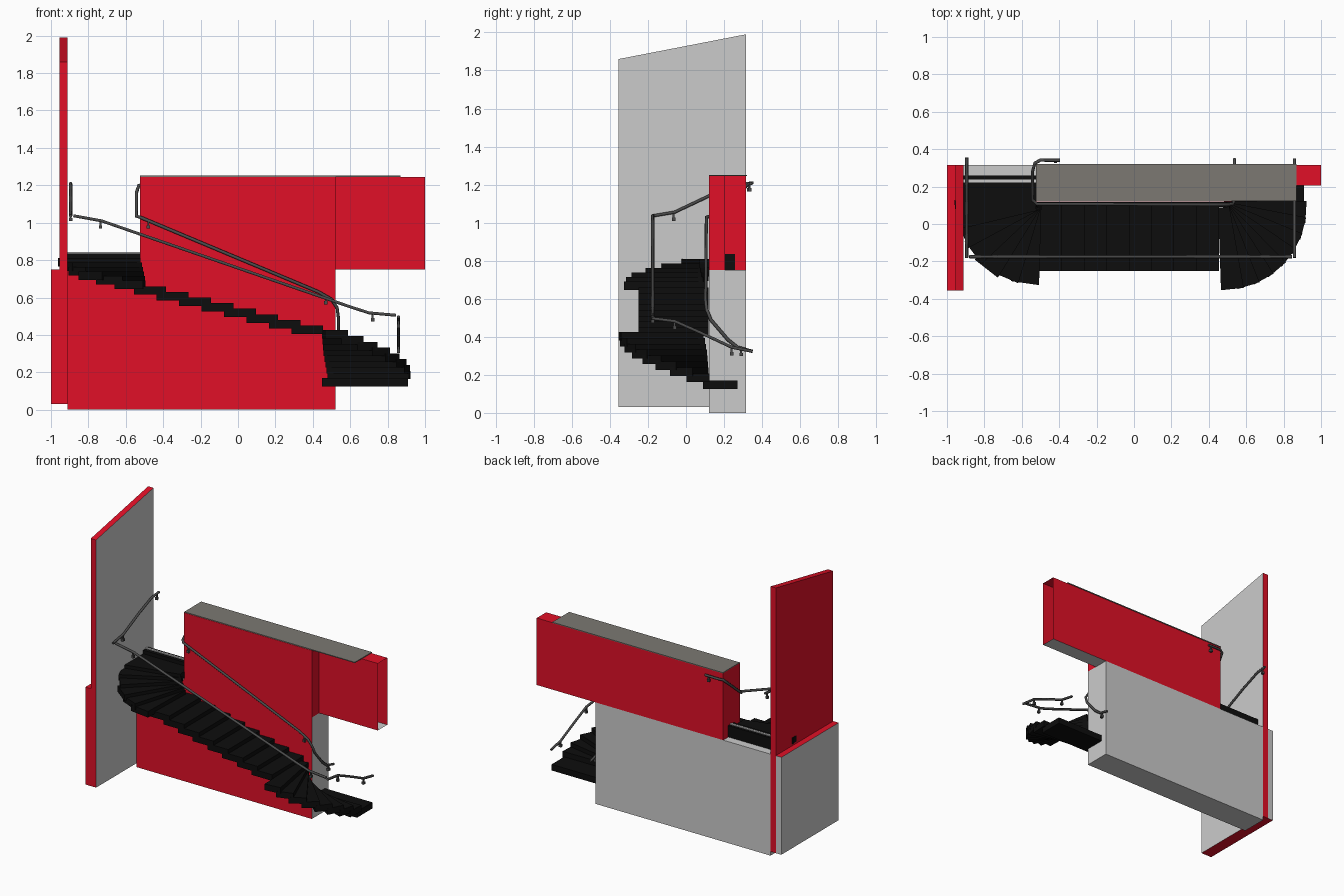
import bpy, bmesh
from math import sin, cos, radians
from mathutils import Vector

if "Cube" in bpy.data.objects:
    bpy.data.objects.remove(bpy.data.objects["Cube"])


def mat(name, rgb):
    m = bpy.data.materials.new(name)
    m.diffuse_color = (*rgb, 1)
    m.use_nodes = True
    m.node_tree.nodes["Principled BSDF"].inputs["Base Color"].default_value = m.diffuse_color
    return m


RED = mat("red_paint", (0.75, 0.005, 0.02))
BLACK = mat("black_tread", (0.004, 0.004, 0.004))
METAL = mat("rail_metal", (0.07, 0.07, 0.07))
STONE = mat("cap_stone", (0.2, 0.19, 0.17))


def add_prism(bm, pts, vec):
    """Closed prism: polygon swept along vec."""
    a = [bm.verts.new(p) for p in pts]
    b = [bm.verts.new(Vector(p) + Vector(vec)) for p in pts]
    bm.faces.new(a)
    bm.faces.new(b)
    for i in range(len(a)):
        j = (i + 1) % len(a)
        bm.faces.new((a[i], a[j], b[j], b[i]))


def add_box(bm, x0, x1, y0, y1, z0, z1):
    add_prism(bm, [(x0, y0, z0), (x1, y0, z0), (x1, y1, z0), (x0, y1, z0)], (0, 0, z1 - z0))


def finish(name, bm, mats, pick=None, drop=None):
    bmesh.ops.recalc_face_normals(bm, faces=bm.faces)
    bm.normal_update()
    for f in bm.faces:
        f.material_index = pick(f.normal) if pick else 0
    if drop:
        bmesh.ops.delete(bm, geom=[f for f in bm.faces if drop(f)], context='FACES_ONLY')
    me = bpy.data.meshes.new(name)
    bm.to_mesh(me)
    bm.free()
    for m in mats:
        me.materials.append(m)
    ob = bpy.data.objects.new(name, me)
    bpy.context.collection.objects.link(ob)
    return ob


# lower wall: red front, grey elsewhere
bm = bmesh.new()
add_box(bm, -0.912, 0.52, 0.12, 0.315, 0, 0.75)
finish("lower_wall", bm, [RED, None], lambda n: 0 if n.y < -0.5 else 1)

# upper wall: hollow, stepped back over the lower flight, open right end, grey underside
bm = bmesh.new()
plan = [(-0.525, 0.12), (0.52, 0.12), (0.52, 0.205), (1, 0.205), (1, 0.315), (-0.525, 0.315)]
add_prism(bm, [(x, y, 0.75) for x, y in plan], (0, 0, 0.495))
finish("upper_wall", bm, [RED, None], lambda n: 1 if n.z < -0.5 else 0,
       lambda f: f.calc_center_median().x > 0.99)

# cap on the upper wall
bm = bmesh.new()
add_box(bm, -0.525, 0.87, 0.122, 0.32, 1.245, 1.251)
finish("wall_cap", bm, [STONE])

# tall end panel with sloping top, grey on the stair side
bm = bmesh.new()
add_prism(bm, [(-0.955, -0.355, 0.03), (-0.955, 0.315, 0.03),
               (-0.955, 0.315, 1.99), (-0.955, -0.355, 1.86)], (0.043, 0, 0))
finish("end_panel", bm, [RED, None], lambda n: 1 if n.x > 0.5 else 0)

# low block outside the panel
bm = bmesh.new()
add_box(bm, -1, -0.955, -0.355, 0.315, 0.03, 0.75)
finish("end_block", bm, [RED, None], lambda n: 1 if n.x < -0.5 or n.y > 0.5 else 0)

# stairs: straight flight between two fans of winders
T = 0.045
bm = bmesh.new()


def winder(cx, cy, ang, half, r, top):
    a = radians(ang)
    d, s = Vector((cos(a), sin(a), 0)), Vector((-sin(a), cos(a), 0))
    c = Vector((cx, cy, top - T))
    w = r * sin(radians(half))
    add_prism(bm, [c + s * 0.03, c - s * 0.03, c + d * r - s * w, c + d * r + s * w], (0, 0, T))


for i in range(6):
    winder(-0.525, 0.10, 187 + 15 * i, 10.5, 0.42 if i in (1, 2, 4, 5) else 0.43, 0.81 - 0.024 * i)
for i in range(8):
    x = -0.47 + 0.12 * i
    add_box(bm, x - 0.085, x + 0.085, -0.25, 0.118, 0.66 - 0.03 * i - T, 0.66 - 0.03 * i)
for i in range(8):
    winder(0.48, 0.09, 276 + 11.5 * i, 8, 0.44, 0.425 - 0.031 * i)
add_box(bm, 0.45, 0.91, 0.09, 0.118, 0.125, 0.17)
add_box(bm, 0.522, 0.91, 0.118, 0.27, 0.125, 0.17)
add_box(bm, -0.912, -0.522, 0.10, 0.20, 0.765, 0.81)
add_box(bm, -0.912, -0.52, 0.195, 0.258, 0.752, 0.836)
finish("stair_treads", bm, [BLACK])

# thin trim on the top step
bm = bmesh.new()
add_box(bm, -0.912, -0.525, 0.222, 0.238, 0.834, 0.843)
finish("top_step_trim", bm, [None])


# handrails: round tubes along paths
def rail(name, pts):
    cu = bpy.data.curves.new(name, 'CURVE')
    cu.dimensions = '3D'
    cu.bevel_depth = 0.009
    cu.bevel_resolution = 1
    cu.use_fill_caps = True
    sp = cu.splines.new('POLY')
    sp.points.add(len(pts) - 1)
    for p, co in zip(sp.points, pts):
        p.co = (*co, 1)
        p.radius = 1
    cu.materials.append(METAL)
    ob = bpy.data.objects.new(name, cu)
    bpy.context.collection.objects.link(ob)


rail("outer_rail_top", [(-0.895, 0.355, 1.21), (-0.895, 0.27, 1.20), (-0.895, 0.12, 1.14),
                        (-0.895, -0.06, 1.055), (-0.895, -0.18, 1.035)])
rail("outer_rail_middle", [(-0.88, -0.175, 1.037), (-0.84, -0.175, 1.03), (-0.73, -0.175, 1.01),
                           (0.60, -0.175, 0.55), (0.70, -0.175, 0.518), (0.845, -0.175, 0.505)])
rail("outer_rail_bottom", [(0.858, -0.18, 0.497), (0.858, -0.06, 0.482), (0.858, 0.08, 0.42),
                           (0.858, 0.24, 0.345), (0.858, 0.35, 0.323)])
rail("inner_rail", [(-0.395, 0.34, 1.207), (-0.50, 0.342, 1.207), (-0.53, 0.325, 1.2),
                    (-0.543, 0.28, 1.16), (-0.543, 0.13, 1.035), (-0.52, 0.107, 1.028),
                    (0.43, 0.103, 0.63), (0.50, 0.103, 0.59), (0.53, 0.108, 0.545),
                    (0.537, 0.13, 0.49), (0.537, 0.22, 0.385), (0.537, 0.27, 0.345),
                    (0.537, 0.35, 0.323)])

# rail brackets: short posts with a foot
bm = bmesh.new()
for x, y, z in [(-0.735, -0.175, 1.01), (0.72, -0.175, 0.515), (-0.895, -0.065, 1.05),
                (0.858, -0.06, 0.48), (0.858, 0.24, 0.345), (-0.48, 0.105, 1.01),
                (0.47, 0.103, 0.605), (0.537, 0.29, 0.34), (-0.42, 0.335, 1.205),
                (-0.895, 0.33, 1.205)]:
    add_box(bm, x - 0.005, x + 0.005, y - 0.005, y + 0.005, z - 0.03, z)
    add_box(bm, x - 0.009, x + 0.009, y - 0.009, y + 0.009, z - 0.042, z - 0.024)
finish("rail_brackets", bm, [METAL])
